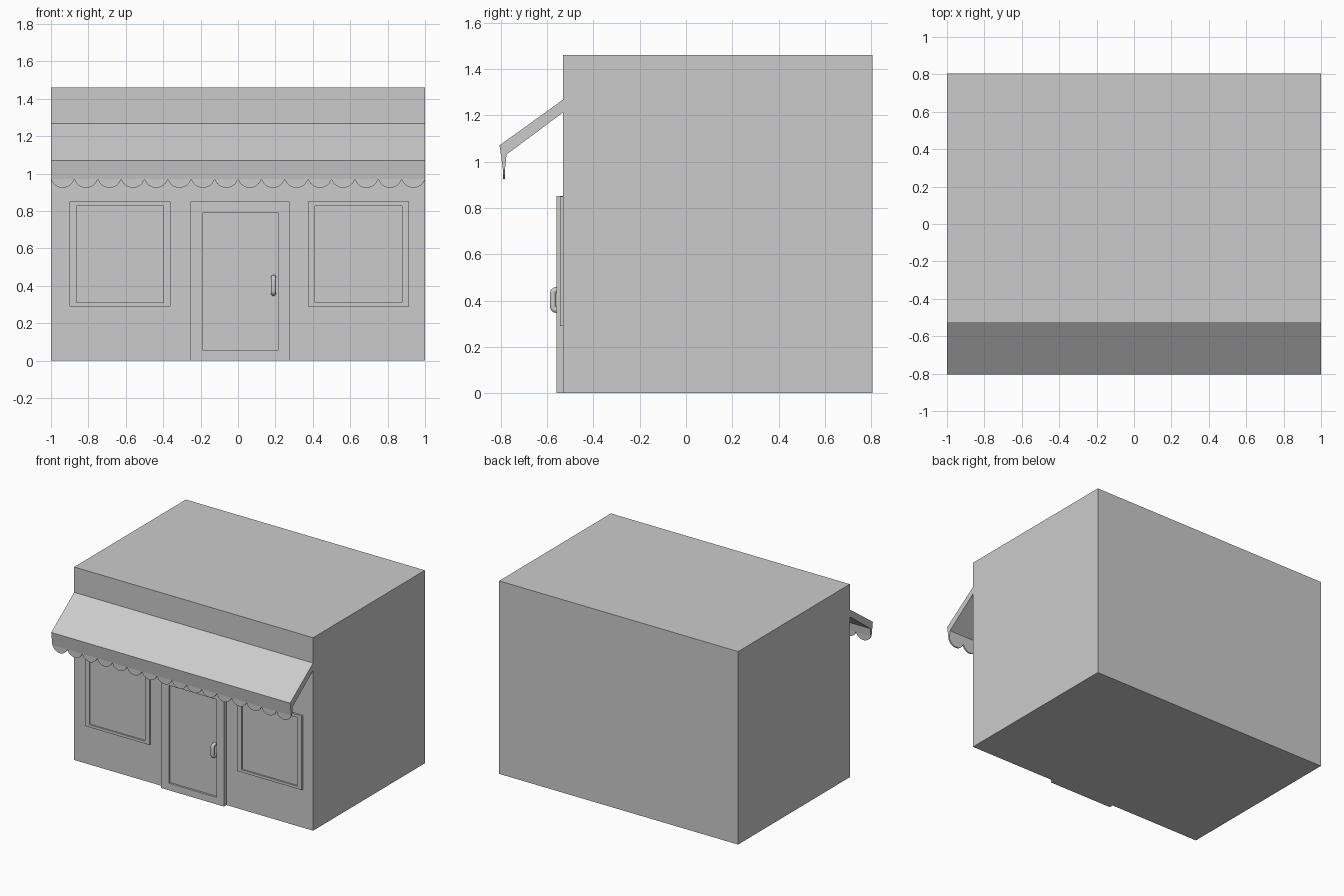
import bpy, bmesh, math

if "Cube" in bpy.data.objects:
    bpy.data.objects.remove(bpy.data.objects["Cube"])

WALL = -0.53  # y of the shop front


def loft(name, rings, cap=True):
    """Skin a list of equal-length point rings into one closed object."""
    bm = bmesh.new()
    rows = [[bm.verts.new(p) for p in ring] for ring in rings]
    for a, b in zip(rows, rows[1:]):
        for i in range(len(a)):
            j = (i + 1) % len(a)
            bm.faces.new((a[i], a[j], b[j], b[i]))
    bm.faces.new(rows[0])
    bm.faces.new(rows[-1])
    bmesh.ops.remove_doubles(bm, verts=bm.verts[:], dist=1e-5)
    bmesh.ops.recalc_face_normals(bm, faces=bm.faces[:])
    me = bpy.data.meshes.new(name)
    bm.to_mesh(me)
    bm.free()
    ob = bpy.data.objects.new(name, me)
    bpy.context.collection.objects.link(ob)
    return ob


def rect(x0, x1, z0, z1, y):
    return [(x0, y, z0), (x1, y, z0), (x1, y, z1), (x0, y, z1)]


def framed_panel(name, outer, inner, front, recess):
    """Slab on the wall whose front has a rim and a sunken panel."""
    return loft(name, [rect(*outer, WALL + 0.01), rect(*outer, front),
                       rect(*inner, front), rect(*inner, recess)])


# Building block
loft("building", [rect(-1, 1, 0, 1.46, WALL), rect(-1, 1, 0, 1.46, 0.805)])

# Windows
for side, x in (("left", -0.63), ("right", 0.645)):
    framed_panel(side + "_window", (x - 0.27, x + 0.27, 0.29, 0.85),
                 (x - 0.233, x + 0.233, 0.31, 0.828), -0.545, -0.534)

# Door with frame
framed_panel("door", (-0.253, 0.275, 0, 0.852),
             (-0.187, 0.213, 0.053, 0.793), -0.56, -0.545)

# Door handle: D-shaped bar
cu = bpy.data.curves.new("door_handle", 'CURVE')
cu.dimensions = '3D'
cu.bevel_depth = 0.014
cu.bevel_resolution = 3
cu.use_fill_caps = True
path = [(-0.54, 0.36)]
for k in range(5):
    a = math.radians(90 * k / 4)
    path.append((-0.56 - 0.014 * math.sin(a), 0.374 - 0.014 * math.cos(a)))
path += [(y, 0.805 - z) for y, z in reversed(path)]
sp = cu.splines.new('POLY')
sp.points.add(len(path) - 1)
for p, (y, z) in zip(sp.points, path):
    p.co = (0.19, y, z, 1)
handle = bpy.data.objects.new("door_handle", cu)
bpy.context.collection.objects.link(handle)
bpy.context.view_layer.objects.active = handle
handle.select_set(True)
bpy.ops.object.convert(target='MESH')
bpy.ops.object.shade_smooth_by_angle(angle=math.radians(40))

# Awning: sloped slab with a scalloped valance, swept along x
SCALLOPS, SEGS, CUSP, DROP = 16, 10, 0.97, 0.045
half = 1 / SCALLOPS
radius = (half ** 2 + DROP ** 2) / (2 * DROP)
rings = []
for i in range(SCALLOPS * SEGS + 1):
    x = -1 + 2 * i / (SCALLOPS * SEGS)
    t = (i % SEGS) / SEGS * 2 * half - half
    z = CUSP - 0.001 - (math.sqrt(radius ** 2 - t * t) - (radius - DROP))
    profile = [(WALL, 1.268), (-0.805, 1.07), (-0.791, CUSP), (-0.791, z),
               (-0.781, z), (-0.781, CUSP), (-0.775, 1.03), (WALL, 1.213)]
    rings.append([(x, py, pz) for py, pz in profile])
loft("awning", rings)
